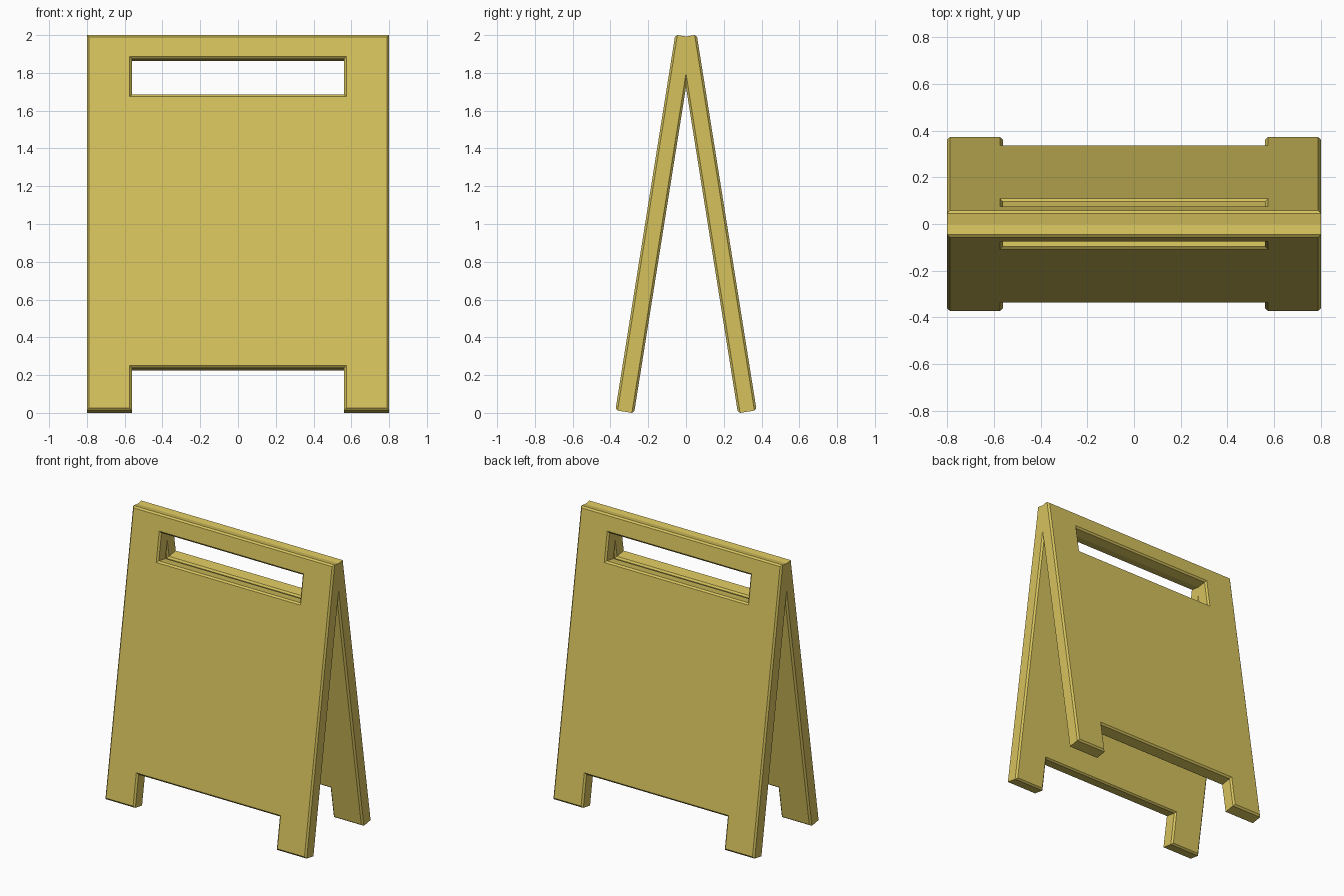
import bpy, bmesh, math
from mathutils import Matrix

if "Cube" in bpy.data.objects:
    bpy.data.objects.remove(bpy.data.objects["Cube"])

LENGTH, THICK, BEVEL = 2.013, 0.1, 0.0115
LEAN = math.radians(9.05)

# Panel outline as a coarse grid: leave out the foot notch and handle slot
xs = [-0.8, -0.562, 0.562, 0.8]
zs = [-LENGTH / 2, -0.778, 0.687, 0.879, LENGTH / 2]
openings = {(1, 0), (1, 2)}

bm = bmesh.new()
grid = [[bm.verts.new((x, -THICK / 2, z)) for z in zs] for x in xs]
for i in range(3):
    for j in range(4):
        if (i, j) not in openings:
            bm.faces.new((grid[i][j], grid[i + 1][j],
                          grid[i + 1][j + 1], grid[i][j + 1]))
bmesh.ops.delete(bm, geom=[v for v in bm.verts if not v.link_faces], context='VERTS')

# Thicken the board
ext = bmesh.ops.extrude_face_region(bm, geom=bm.faces[:], use_keep_orig=True)
bmesh.ops.translate(bm, vec=(0, THICK, 0),
                    verts=[g for g in ext['geom'] if isinstance(g, bmesh.types.BMVert)])
bmesh.ops.recalc_face_normals(bm, faces=bm.faces[:])

# Chamfer all rims of the front and back faces, openings included
rims = [e for e in bm.edges
        if abs(e.verts[0].co.y - e.verts[1].co.y) < 1e-5
        and len(e.link_faces) == 2 and e.calc_face_angle() > 0.5]
bmesh.ops.bevel(bm, geom=rims, offset=BEVEL, offset_type='OFFSET',
                segments=1, profile=0.5, affect='EDGES')

# Lean the board and trim it at the centre plane, where the two boards meet
bm.transform(Matrix.Translation((0, -0.166, 1.0)) @ Matrix.Rotation(-LEAN, 4, 'X'))
bmesh.ops.bisect_plane(bm, geom=bm.verts[:] + bm.edges[:] + bm.faces[:], dist=1e-5,
                       plane_co=(0, 0, 0), plane_no=(0, 1, 0), clear_outer=True)
bmesh.ops.recalc_face_normals(bm, faces=bm.faces[:])
low = min(v.co.z for v in bm.verts)
bmesh.ops.translate(bm, verts=bm.verts[:], vec=(0, 0, -low))

mesh = bpy.data.meshes.new("sign_boards")
bm.to_mesh(mesh)
bm.free()
boards = bpy.data.objects.new("sign_boards", mesh)
bpy.context.collection.objects.link(boards)

# Back board mirrors the front board
mirror = boards.modifiers.new("back_board", 'MIRROR')
mirror.use_axis = (False, True, False)
mirror.use_mirror_merge = True
mirror.merge_threshold = 0.0005

yellow = bpy.data.materials.new("yellow_plastic")
yellow.diffuse_color = (0.67, 0.54, 0.11, 1)
yellow.use_nodes = True
yellow.node_tree.nodes["Principled BSDF"].inputs["Base Color"].default_value = yellow.diffuse_color
mesh.materials.append(yellow)
